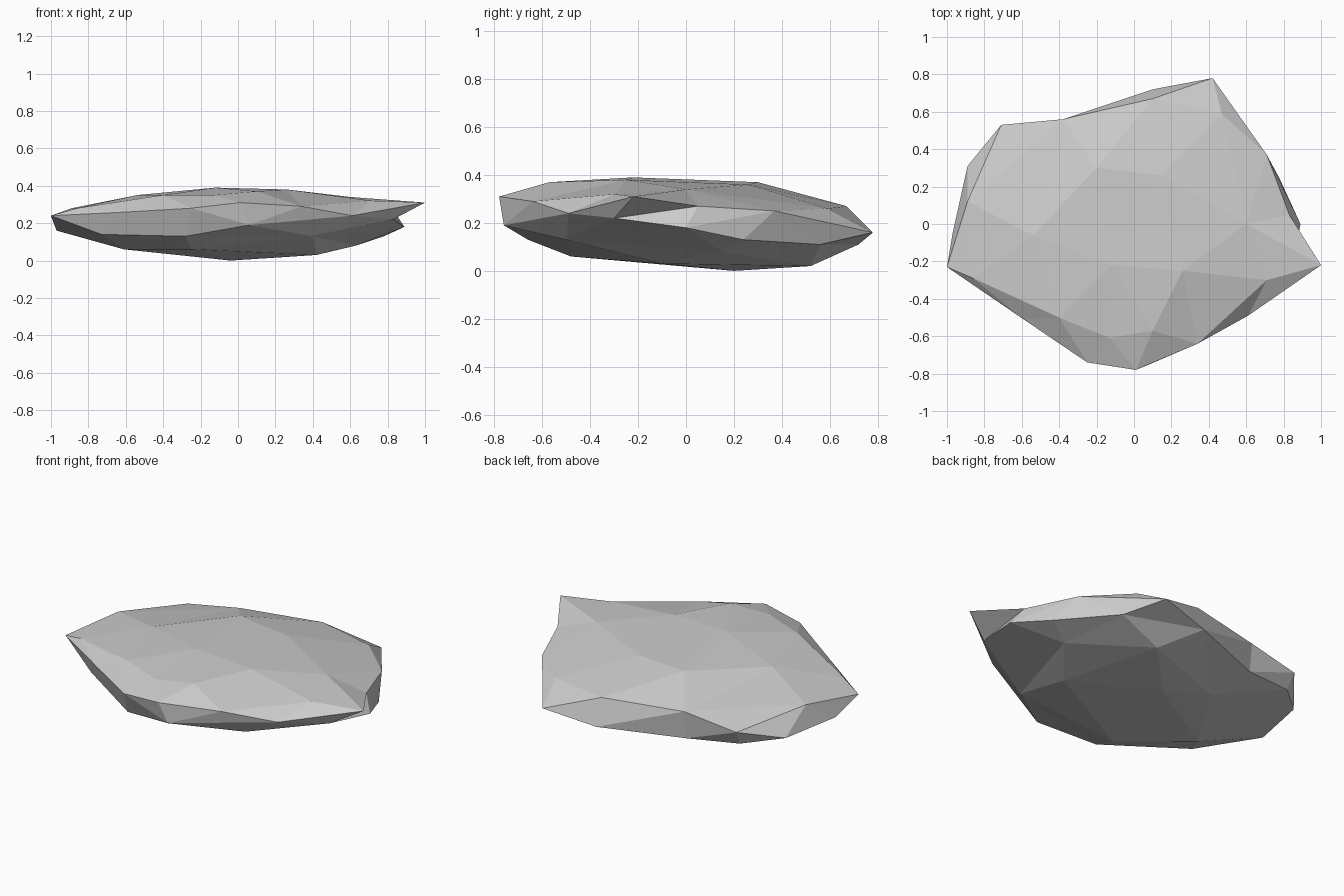
import bpy
import bmesh
from mathutils import Vector

default_cube = bpy.data.objects.get("Cube")
if default_cube:
    bpy.data.objects.remove(default_cube, do_unlink=True)

# Stone corners in hundredths of a unit, grouped from top to bottom
crown = [(71, -30, 32), (26, -25, 38), (10, -57, 37), (-13, -61, 35),
         (-40, -50, 35), (-54, -6, 35), (-12, -22, 39), (-20, 30, 37),
         (14, 26, 36), (60, 0, 34)]
upper_rim = [(100, -22, 31), (83, 5, 27), (71, 37, 25), (47, 59, 26),
             (42, 78, 16), (10, 67, 27), (-38, 56, 27), (-71, 53, 22),
             (-89, 12, 28), (-100, -23, 24), (-86, -29, 28), (-59, -51, 26),
             (-25, -74, 28), (1, -78, 31), (34, -64, 29), (61, -49, 24),
             (83, -30, 22)]
lower_rim = [(89, 0, 18), (78, 24, 13), (55, 56, 11), (10, 72, 11),
             (-38, 54, 10), (-70, 48, 13), (-89, 31, 15), (-97, -5, 16),
             (-73, -37, 14), (-28, -66, 13), (6, -76, 19), (40, -50, 13)]
underside = [(-61, -18, 6), (-25, -48, 6), (42, -10, 3), (63, 15, 8),
             (27, 52, 2), (-30, 30, 3), (-4, 20, 0)]


def make_material(name, colour):
    """One flat, matte colour for viewport and render."""
    material = bpy.data.materials.new(name)
    material.use_nodes = True
    material.diffuse_color = colour
    shader = material.node_tree.nodes["Principled BSDF"]
    shader.inputs["Base Color"].default_value = colour
    shader.inputs["Roughness"].default_value = 0.9
    return material


def inflate(corner):
    """Project a flattened corner onto a round ball."""
    offset = corner - Vector((0, 0, 0.2))
    offset.z *= 4
    return offset.normalized()


def ball_triangles(points):
    """Yield the outward triangles that wrap a set of points on a ball."""
    count = len(points)
    for i in range(count):
        for j in range(i + 1, count):
            for k in range(j + 1, count):
                a, b, c = points[i], points[j], points[k]
                normal = (b - a).cross(c - a)
                heights = [normal.dot(p - a) for n, p in enumerate(points)
                           if n not in (i, j, k)]
                if max(heights) < 0:
                    yield i, j, k
                elif min(heights) > 0:
                    yield i, k, j


def build_stone(name, corners, material):
    """Join every corner as if on a ball, keeping the flat shape."""
    bm = bmesh.new()
    verts = [bm.verts.new(corner) for corner in corners]
    for triangle in ball_triangles([inflate(corner) for corner in corners]):
        bm.faces.new([verts[n] for n in triangle])
    mesh = bpy.data.meshes.new(name)
    bm.to_mesh(mesh)
    bm.free()
    mesh.materials.append(material)
    stone = bpy.data.objects.new(name, mesh)
    bpy.context.collection.objects.link(stone)


# Faceted flat stone
stone_grey = make_material("stone grey", (0.6, 0.6, 0.6, 1))
all_corners = [Vector(c) / 100 for c in crown + upper_rim + lower_rim + underside]
build_stone("flat_stone", all_corners, stone_grey)
